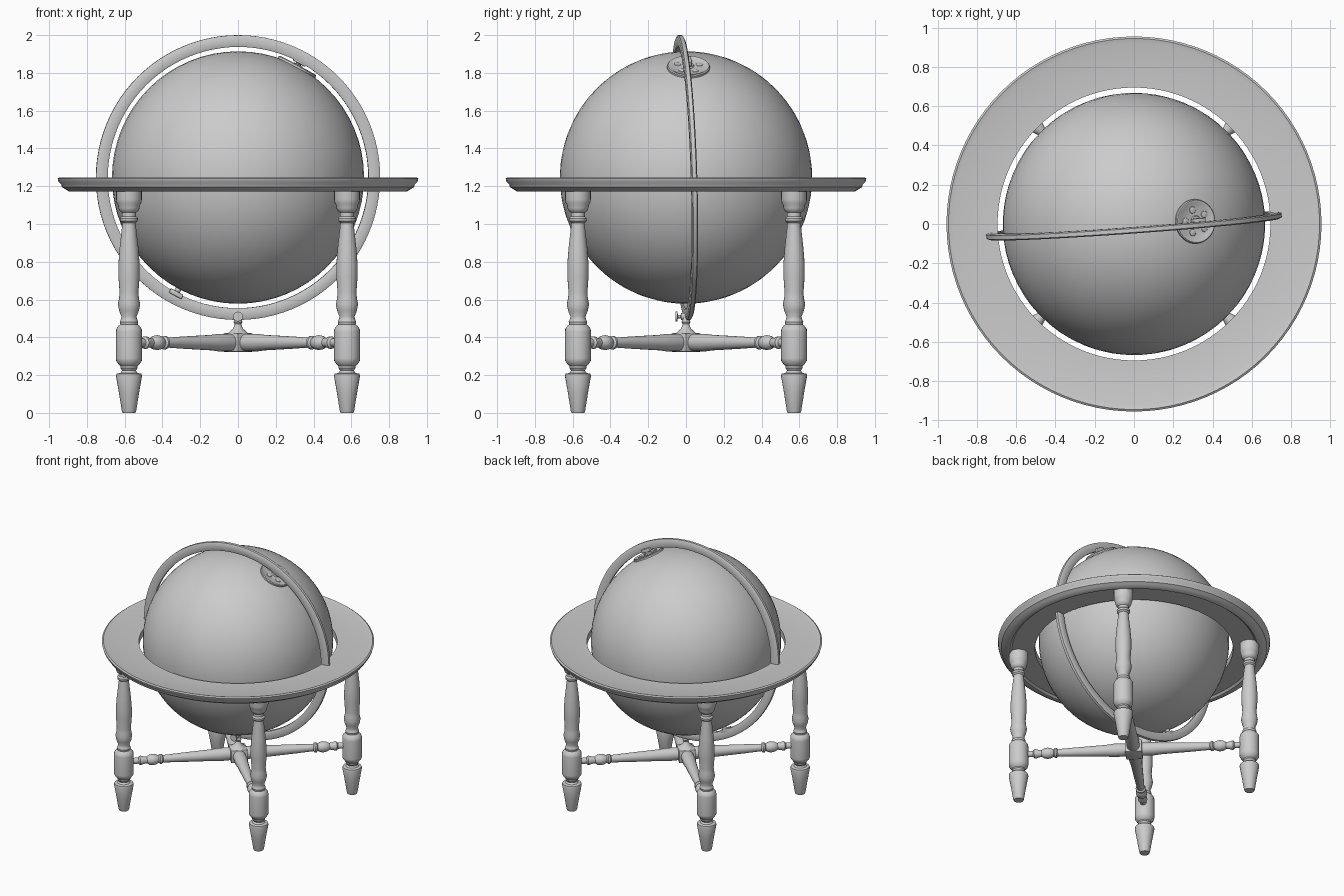
import bpy, bmesh, math
from mathutils import Vector, Matrix

if "Cube" in bpy.data.objects:
    bpy.data.objects.remove(bpy.data.objects["Cube"])

grey = bpy.data.materials.new("plain_grey")
grey.use_nodes = True
GREY = (0.6, 0.6, 0.6, 1)
grey.diffuse_color = GREY
grey.node_tree.nodes["Principled BSDF"].inputs["Base Color"].default_value = GREY


def finish(name, bm, matrix):
    bmesh.ops.recalc_face_normals(bm, faces=bm.faces)
    for f in bm.faces:
        f.smooth = True
    mesh = bpy.data.meshes.new(name)
    bm.to_mesh(mesh)
    bm.free()
    mesh.set_sharp_from_angle(angle=math.radians(35))
    mesh.materials.append(grey)
    ob = bpy.data.objects.new(name, mesh)
    ob.matrix_world = matrix
    bpy.context.collection.objects.link(ob)
    return ob


def aim(origin, axis):
    turn = Vector(axis).to_track_quat('Z', 'Y').to_matrix().to_4x4()
    return Matrix.Translation(Vector(origin)) @ turn


def lathe(name, profile, origin=(0, 0, 0), axis=(0, 0, 1), sides=24, hoop=False):
    """Turn (radius, height) points around an axis; a hoop closes its section."""
    bm = bmesh.new()
    rows = []
    for r, h in profile:
        rows.append([bm.verts.new((r * math.cos(t), r * math.sin(t), h))
                     for t in (math.tau * i / sides for i in range(sides))])
    pairs = list(zip(rows, rows[1:]))
    if hoop:
        pairs.append((rows[-1], rows[0]))
    else:
        bm.faces.new(rows[0])
        bm.faces.new(rows[-1])
    for low, high in pairs:
        for i in range(sides):
            j = (i + 1) % sides
            bm.faces.new((low[i], low[j], high[j], high[i]))
    return finish(name, bm, aim(origin, axis))


def block(name, size, matrix, bevel):
    bm = bmesh.new()
    bmesh.ops.create_cube(bm, size=1)
    bmesh.ops.scale(bm, vec=size, verts=bm.verts)
    bmesh.ops.bevel(bm, geom=bm.edges[:], offset=bevel, segments=2,
                    affect='EDGES', profile=0.5)
    return finish(name, bm, matrix)


CENTRE = Vector((0, 0, 1.246))

# Globe
bm = bmesh.new()
bmesh.ops.create_uvsphere(bm, u_segments=64, v_segments=32, radius=0.668)
pole = Vector((0.47, 0.02, 0.88)).normalized()
finish("globe", bm, aim(CENTRE, pole))

# Flat horizon ring with a moulded outer edge
lathe("horizon_ring",
      [(0.695, 1.185), (0.695, 1.236), (0.92, 1.24), (0.945, 1.247),
       (0.955, 1.24), (0.95, 1.222), (0.935, 1.208), (0.932, 1.195),
       (0.915, 1.185), (0.895, 1.172), (0.87, 1.172), (0.855, 1.185)],
      sides=96, hoop=True)

# Upright meridian ring, slightly turned and leaning
lean = Vector((-0.073, 1, 0.03)).normalized()
lathe("meridian_ring",
      [(0.692, -0.012), (0.692, 0.012), (0.7, 0.016), (0.742, 0.016),
       (0.754, 0.01), (0.754, -0.01), (0.742, -0.016), (0.7, -0.016)],
      CENTRE + Vector((0, -0.01, 0)), lean, sides=96, hoop=True)

# Pole fittings: bearing block and pin at each end of the globe axis
for end, sign in (("north", 1), ("south", -1)):
    d = pole * sign
    lathe(end + "_pin", [(0.016, 0.65), (0.016, 0.7)], CENTRE, d, 12)
    side = d.cross(lean).normalized()
    across = d.cross(side)
    m = Matrix((side, across, d)).transposed().to_4x4()
    m.translation = CENTRE + d * 0.697 + Vector((0, -0.008, 0))
    block(end + "_bearing", (0.075, 0.046, 0.026), m, 0.005)

# Hour dial with raised rim and a small rosette
lathe("hour_dial",
      [(0.113, 0.65), (0.113, 0.668), (0.108, 0.673), (0.1, 0.673),
       (0.094, 0.669), (0.03, 0.67), (0.026, 0.678), (0.01, 0.68)],
      CENTRE, pole, 40)
u = pole.cross(Vector((0, 1, 0))).normalized()
v = pole.cross(u)
for i in range(5):
    t = math.tau * i / 5
    spot = CENTRE + (u * math.cos(t) + v * math.sin(t)) * 0.06
    lathe("dial_petal", [(0.022, 0.664), (0.017, 0.672), (0.008, 0.675)],
          spot, pole, 14)

# Turned legs and the diagonal stretchers
LEG = [(0.034, 0), (0.038, 0.01), (0.054, 0.11), (0.069, 0.195), (0.066, 0.207),
       (0.045, 0.212), (0.036, 0.224), (0.046, 0.238), (0.046, 0.248),
       (0.055, 0.257), (0.068, 0.276), (0.069, 0.29), (0.069, 0.43),
       (0.067, 0.445), (0.054, 0.462), (0.046, 0.468), (0.049, 0.482),
       (0.043, 0.495), (0.04, 0.51), (0.052, 0.54), (0.059, 0.575),
       (0.052, 0.61), (0.05, 0.64), (0.056, 0.72), (0.056, 0.79),
       (0.05, 0.87), (0.041, 0.95), (0.035, 1.005), (0.046, 1.015),
       (0.047, 1.03), (0.037, 1.04), (0.037, 1.06), (0.05, 1.07),
       (0.056, 1.085), (0.058, 1.1), (0.065, 1.112), (0.068, 1.13),
       (0.068, 1.185)]
STRETCHER = [(0.045, 0.04), (0.047, 0.14), (0.041, 0.2), (0.032, 0.42),
             (0.026, 0.535), (0.036, 0.545), (0.036, 0.557), (0.026, 0.566),
             (0.036, 0.585), (0.04, 0.605), (0.036, 0.63), (0.024, 0.65),
             (0.026, 0.67), (0.033, 0.69), (0.033, 0.70), (0.022, 0.71),
             (0.022, 0.78)]
for sy, row in ((-1, "front"), (1, "back")):
    for sx, side in ((-1, "right"), (1, "left")):
        tag = row + "_" + side
        lathe(tag + "_leg", LEG, (sx * 0.577, sy * 0.572, 0))
        lathe(tag + "_stretcher", STRETCHER, (0, 0, 0.372), (sx, sy, 0), 20)

# Central hub, stem and thumb screw holding the meridian ring
block("stretcher_hub", (0.12, 0.12, 0.1),
      Matrix.Translation((0, 0, 0.372)) @ Matrix.Rotation(math.pi / 4, 4, 'Z'), 0.01)
lathe("hub_stem", [(0.062, 0.415), (0.045, 0.43), (0.024, 0.448), (0.018, 0.47),
                   (0.024, 0.48), (0.02, 0.49), (0.02, 0.515)], sides=20)
lathe("thumb_screw", [(0.026, -0.056), (0.026, -0.046), (0.009, -0.043),
                      (0.009, -0.028), (0.018, -0.026), (0.018, 0.02)],
      (0, 0, 0.51), (0, 1, 0), 16)
